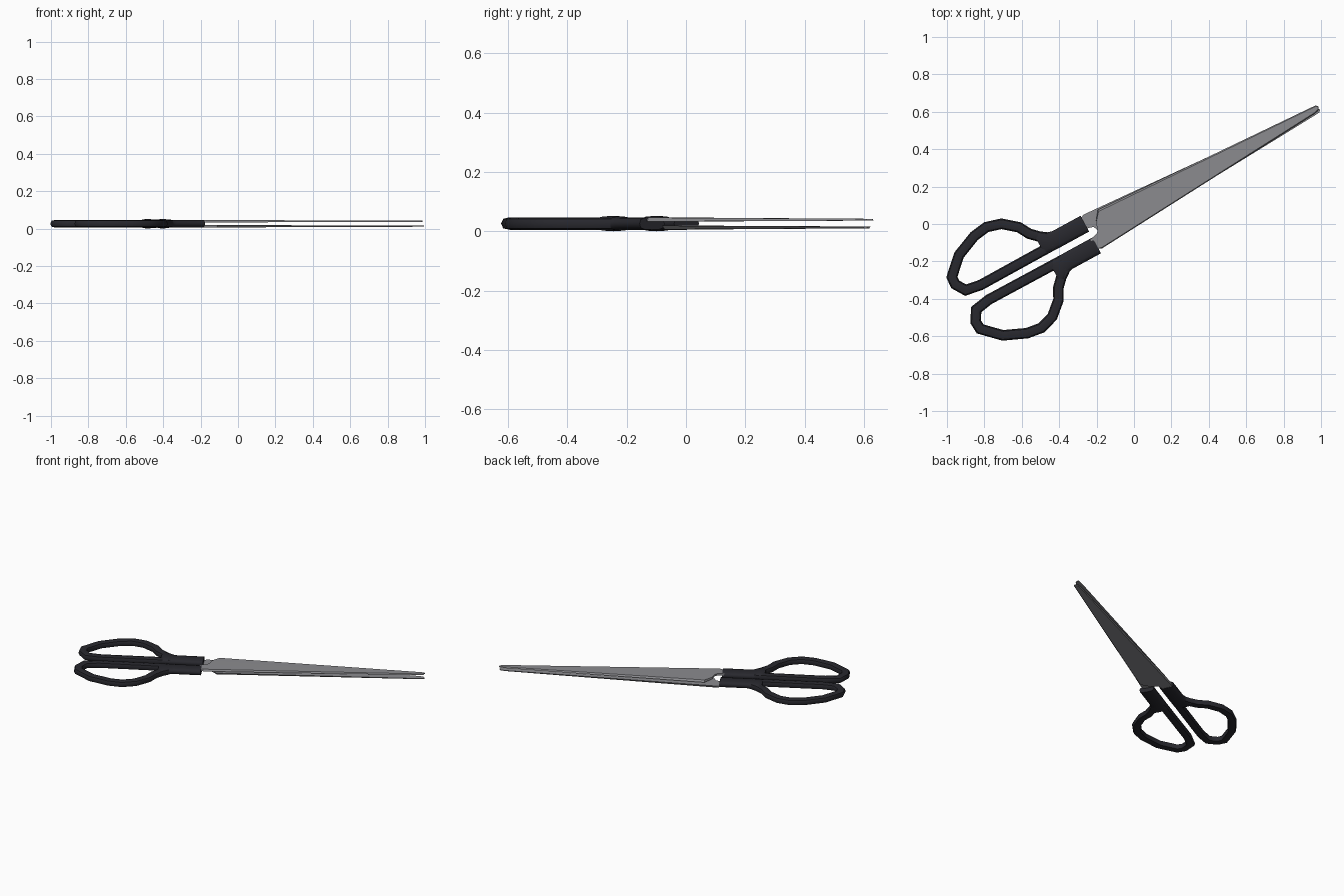
import bpy, bmesh, math
from mathutils import Vector

if "Cube" in bpy.data.objects:
    bpy.data.objects.remove(bpy.data.objects["Cube"])

ANG = math.radians(28.6)
CU, SU = math.cos(ANG), math.sin(ANG)
MID = 0.026  # height of the plane between both halves


def place(u, v, z, flip):
    """Scissor axis coords (u along, v across, z from mid) to world; flip = half turn about the axis."""
    if flip:
        v, z = -v, -z
    return Vector((u * CU - v * SU, 0.08 + u * SU + v * CU, MID + z))


def material(name, col):
    m = bpy.data.materials.new(name)
    m.diffuse_color = (*col, 1)
    m.use_nodes = True
    m.node_tree.nodes["Principled BSDF"].inputs["Base Color"].default_value = m.diffuse_color
    return m


black = material("black plastic", (0.021, 0.021, 0.027))
steel = material("steel grey", (0.26, 0.26, 0.275))


def finish(bm, name, mat, angle):
    bmesh.ops.recalc_face_normals(bm, faces=bm.faces)
    me = bpy.data.meshes.new(name)
    bm.to_mesh(me)
    bm.free()
    me.materials.append(mat)
    ob = bpy.data.objects.new(name, me)
    bpy.context.collection.objects.link(ob)
    bpy.ops.object.select_all(action='DESELECT')
    ob.select_set(True)
    bpy.context.view_layer.objects.active = ob
    bpy.ops.object.shade_smooth_by_angle(angle=math.radians(angle))


def loft(bm, stations, flip, power, sides):
    """Stations: centre (u, v), across direction (u, v), half width, half height."""
    rings = []
    for c, d, w, h in stations:
        ring = []
        for i in range(sides):
            a = 2 * math.pi * i / sides
            x = math.copysign(abs(math.cos(a)) ** power, math.cos(a)) * w
            z = math.copysign(abs(math.sin(a)) ** power, math.sin(a)) * h
            ring.append(bm.verts.new(place(c[0] + d[0] * x, c[1] + d[1] * x, z, flip)))
        rings.append(ring)
    for a, b in zip(rings, rings[1:]):
        for i in range(sides):
            j = (i + 1) % sides
            bm.faces.new((a[i], a[j], b[j], b[i]))
    bm.faces.new(rings[0])
    bm.faces.new(rings[-1])


# Centre line of the finger loop, from the neck around and back along the axis
LOOP = [(-.475, .085), (-.515, .113), (-.555, .152), (-.587, .209), (-.660, .270),
        (-.739, .293), (-.819, .282), (-.939, .232), (-1.029, .147), (-1.032, .104),
        (-.998, .050), (-.913, .036), (-.47, .038)]
# Neck sections: u, centre v, half width, half height
NECK = [(-.268, .057, .048, .021), (-.44, .057, .048, .021), (-.48, .063, .053, .022),
        (-.51, .074, .064, .026), (-.535, .080, .070, .019)]


def handle(name, flip, shift, scale):
    """The lower handle sits a little further out and is slightly larger."""
    bm = bmesh.new()
    pts = [Vector((u, shift + v * scale)) for u, v in LOOP]
    st = []
    for i, p in enumerate(pts):
        t0 = (p - pts[max(i - 1, 0)]).normalized() if i else (pts[1] - p).normalized()
        t1 = (pts[i + 1] - p).normalized() if i < len(pts) - 1 else t0
        t = (t0 + t1).normalized()
        st.append((p, (-t.y, t.x), .028 / max(t.dot(t1), .7), .021))
    loft(bm, st, flip, 0.8, 8)
    loft(bm, [((u, shift + v * scale), (0, 1), w, h) for u, v, w, h in NECK], flip, 0.65, 12)
    finish(bm, name, black, 50)


# Blade outline: tang, curved shoulder, cutting edge, rounded tip, spine
BLADE = [(-.285, -.088), (-.285, -.030), (-.26, -.027), (-.235, -.019), (-.222, 0),
         (-.213, .035), (-.172, .089), (1.095, .023), (1.118, .021), (1.128, .010),
         (1.117, -.009), (1.09, -.015), (-.25, -.103)]


def blade(name, flip):
    bm = bmesh.new()
    low, top = [], []
    for u, v in BLADE:
        k = min(max((u + .25) / 1.37, 0), 1)
        inset = 0
        if u > -.18 and v > .015:       # ground cutting edge
            inset = .010 * (1 - .5 * k)
        elif v < -.095 or (u > 1 and v < 0):  # chamfered spine
            inset = -.005
        low.append(bm.verts.new(place(u, v, .007 + .003 * k, flip)))
        # keep the tang low enough to stay inside the handle
        t = .017 if u < -.28 else .020 - .004 * k
        top.append(bm.verts.new(place(u, v - inset, t, flip)))
    bm.faces.new(low)
    bm.faces.new(top)
    n = len(low)
    for i in range(n):
        j = (i + 1) % n
        bm.faces.new((low[i], low[j], top[j], top[i]))
    bmesh.ops.triangulate(bm, faces=[f for f in bm.faces if len(f.verts) > 4])
    finish(bm, name, steel, 15)


handle("thumb_handle", False, 0, 1)
handle("finger_handle", True, .016, 1.04)
blade("upper_blade", False)
blade("lower_blade", True)
